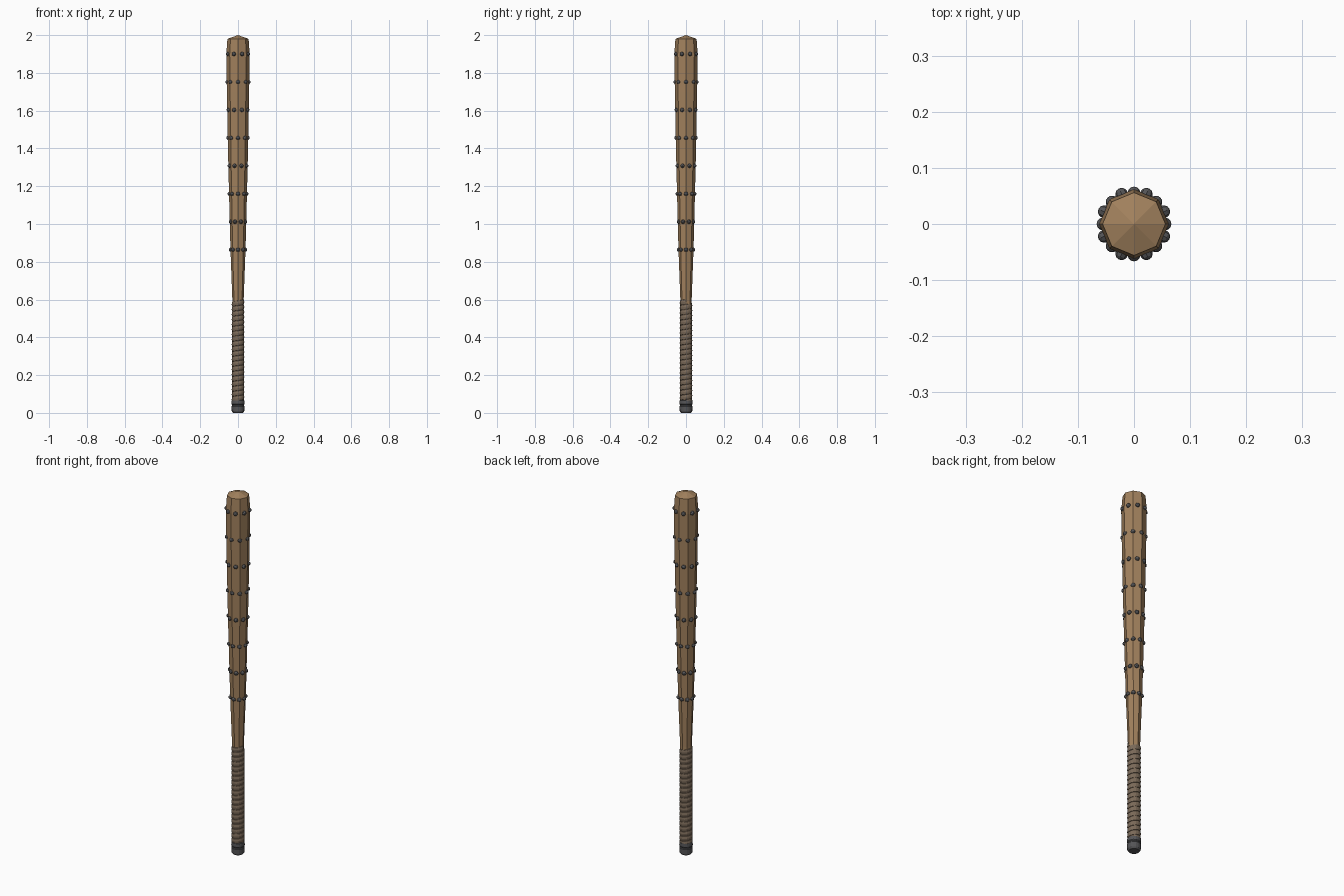
import bpy, bmesh
from math import sin, cos, tau, pi
from mathutils import Matrix, Vector

if "Cube" in bpy.data.objects:
    bpy.data.objects.remove(bpy.data.objects["Cube"])


def material(name, rgb):
    m = bpy.data.materials.new(name)
    m.diffuse_color = (*rgb, 1)
    m.use_nodes = True
    m.node_tree.nodes["Principled BSDF"].inputs["Base Color"].default_value = m.diffuse_color
    return m


WOOD = material("wood", (0.36, 0.22, 0.11))
IRON = material("iron", (0.09, 0.09, 0.095))
LEATHER = material("leather", (0.20, 0.145, 0.10))


def finish(name, bm, mat):
    bmesh.ops.recalc_face_normals(bm, faces=bm.faces[:])
    me = bpy.data.meshes.new(name)
    bm.to_mesh(me)
    bm.free()
    ob = bpy.data.objects.new(name, me)
    ob.data.materials.append(mat)
    bpy.context.collection.objects.link(ob)
    return ob


def lathe(name, profile, sides, mat):
    """Revolve (radius, z) points; a zero radius closes to a point."""
    bm = bmesh.new()
    rings = []
    for r, z in profile:
        n = sides if r > 0 else 1
        rings.append([bm.verts.new((r * cos(tau * i / sides), r * sin(tau * i / sides), z))
                      for i in range(n)])
    for a, b in zip(rings, rings[1:]):
        for i in range(sides):
            j = (i + 1) % sides
            quad = [a[i % len(a)], a[j % len(a)], b[j % len(b)], b[i % len(b)]]
            bm.faces.new(list(dict.fromkeys(quad)))
    return finish(name, bm, mat)


# Octagonal wooden shaft with a shallow pointed top
SHAFT = [(0.029, 0.03), (0.030, 0.60), (0.040, 0.87), (0.051, 1.30),
         (0.059, 1.70), (0.062, 1.90), (0.056, 1.98)]
lathe("club_shaft", [(0, 0.03)] + SHAFT + [(0, 2.0)], 8, WOOD)


def shaft_radius(z):
    for (r0, z0), (r1, z1) in zip(SHAFT, SHAFT[1:]):
        if z0 <= z <= z1:
            return r0 + (r1 - r0) * (z - z0) / (z1 - z0)


# Iron studs: rows alternate between the faces and the edges of the octagon
bm = bmesh.new()
for row in range(8):
    z = 1.90 - row * 0.148
    dist = shaft_radius(z) * cos(pi / 8)
    for i in range(8):
        a = tau * (i + (0.5 if row % 2 == 0 else 0)) / 8
        out = Vector((cos(a), sin(a), 0))
        place = Matrix.Translation(out * dist + Vector((0, 0, z))) @ out.to_track_quat('Z', 'Y').to_matrix().to_4x4()
        bmesh.ops.create_uvsphere(bm, u_segments=8, v_segments=6, radius=0.0115, matrix=place)
finish("studs", bm, IRON)

# Leather strip wound around the grip
bm = bmesh.new()
TURNS, STEPS, Z0, Z1 = 20, 16, 0.045, 0.575
pitch = (Z1 - Z0) / TURNS
section = [(0.028, 0.0), (0.0315, 0.001), (0.0335, pitch * 0.5), (0.0315, pitch * 0.95), (0.028, pitch)]
prev = None
for s in range(TURNS * STEPS + 1):
    a = tau * s / STEPS
    z = Z0 + pitch * s / STEPS
    cur = [bm.verts.new((r * cos(a), r * sin(a), z + dz)) for r, dz in section]
    if prev:
        for k in range(len(section)):
            n = (k + 1) % len(section)
            bm.faces.new((prev[k], cur[k], cur[n], prev[n]))
    else:
        bm.faces.new(cur)
    prev = cur
bm.faces.new(prev)
finish("grip_wrap", bm, LEATHER)

# Iron butt cap with a raised band
lathe("butt_cap", [(0, 0), (0.027, 0), (0.033, 0.008), (0.034, 0.035), (0.031, 0.039),
                   (0.031, 0.043), (0.0345, 0.047), (0.0335, 0.066), (0.028, 0.068), (0, 0.068)], 16, IRON)
